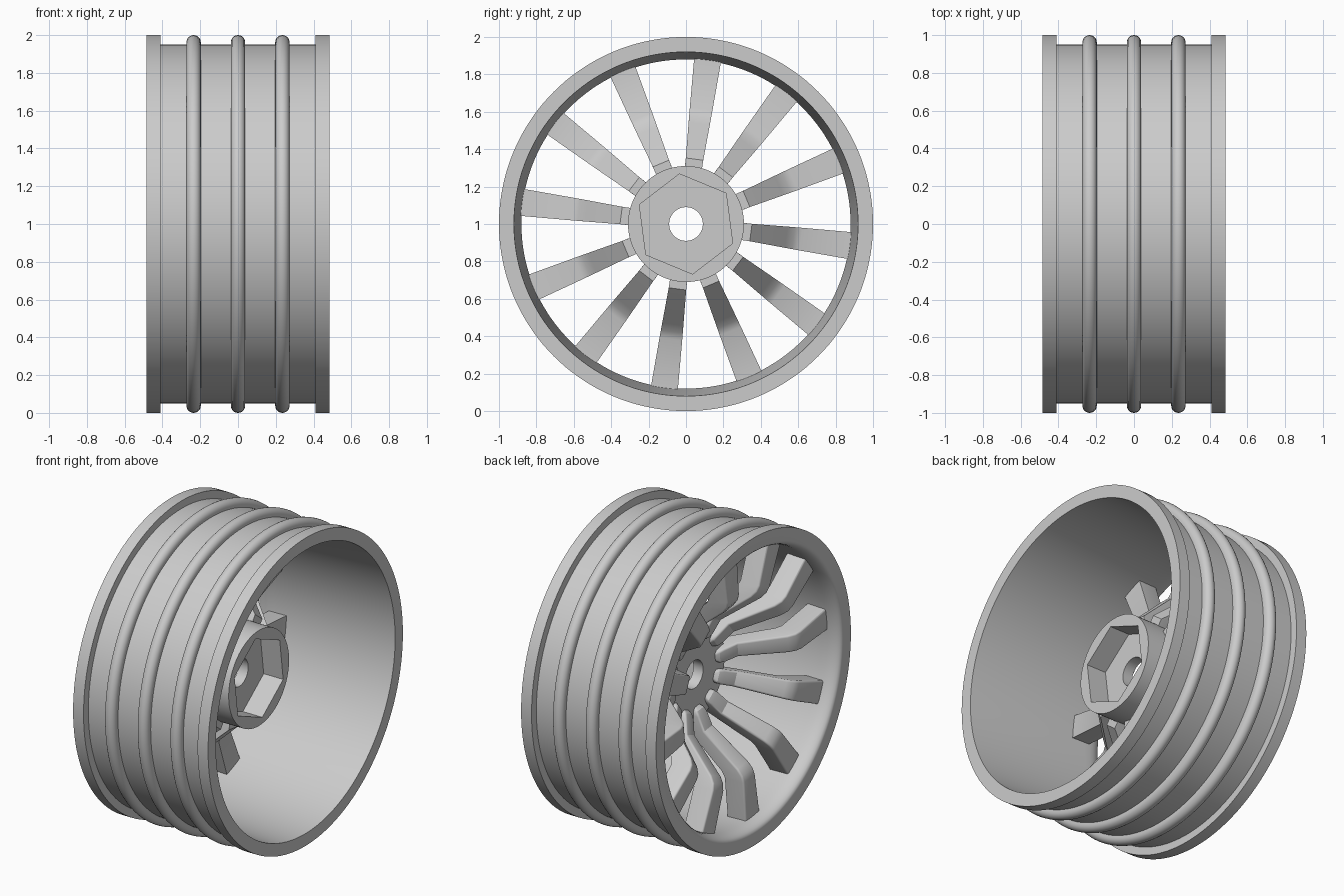
import bpy, bmesh, math
from math import cos, sin, pi, radians

cube = bpy.data.objects.get("Cube")
if cube:
    bpy.data.objects.remove(cube, do_unlink=True)

SEGMENTS = 144
AXLE_HEIGHT = 1
COLOUR = (0.6, 0.6, 0.6, 1)
grey = bpy.data.materials.new("rim_grey")
grey.use_nodes = True
grey.diffuse_color = COLOUR
grey.node_tree.nodes["Principled BSDF"].inputs["Base Color"].default_value = COLOUR


def make_mesh(name, bm, angle=30):
    bmesh.ops.recalc_face_normals(bm, faces=bm.faces)
    mesh = bpy.data.meshes.new(name)
    bm.to_mesh(mesh)
    bm.free()
    mesh.materials.append(grey)
    mesh.shade_smooth()
    mesh.set_sharp_from_angle(angle=radians(angle))
    return mesh


def place(name, mesh, turn=0):
    """Put a part on the axle line, turned about it."""
    obj = bpy.data.objects.new(name, mesh)
    obj.location.z = AXLE_HEIGHT
    obj.rotation_euler.x = turn
    bpy.context.collection.objects.link(obj)


def loft(name, profile):
    """Closed profile of (x, radius) swept about x; radius may depend on angle."""
    bm = bmesh.new()
    rings = []
    for x, r in profile:
        ring = []
        for i in range(SEGMENTS):
            a = 2 * pi * i / SEGMENTS
            rad = r(a) if callable(r) else r
            ring.append(bm.verts.new((x, rad * cos(a), rad * sin(a))))
        rings.append(ring)
    for j, ring in enumerate(rings):
        nxt = rings[(j + 1) % len(rings)]
        for i in range(SEGMENTS):
            k = (i + 1) % SEGMENTS
            bm.faces.new((ring[i], ring[k], nxt[k], nxt[i]))
    place(name, make_mesh(name, bm))


# Barrel with flanges, three round ribs and a tapering inside
HALF, FLANGE, BARREL, RIB = 0.485, 0.41, 0.95, 0.038
outer = [(-HALF, 1), (-FLANGE, 1), (-FLANGE, BARREL)]
for centre in (-0.235, 0, 0.235):
    outer.append((centre - RIB, BARREL))
    outer += [(centre - RIB * cos(pi * i / 10), 1 - RIB + RIB * sin(pi * i / 10)) for i in range(11)]
    outer.append((centre + RIB, BARREL))
outer += [(FLANGE, BARREL), (FLANGE, 1), (HALF, 1)]
inner = [(HALF, 0.92), (-0.36, 0.88)]
inner += [(-0.4 - 0.085 * sin(t * pi / 12), 0.92 - 0.04 * cos(t * pi / 12)) for t in range(7)]
loft("rim_barrel", outer + inner)


# Hub with a hexagonal socket and a through bore
def hexagon(a):
    local = (a - radians(37.5) + 1e-6) % (pi / 3) - pi / 6
    return 0.27 * cos(pi / 6) / cos(local)


loft("hub", [(-0.06, 0.09), (-0.06, 0.31), (0.15, 0.31), (0.15, hexagon),
             (0.01, hexagon), (0.01, 0.09)])

# One dished spoke: stations of radius, front x, back x, half width
stations = [(0.215, -0.062, -0.03, 0.026), (0.23, -0.085, -0.02, 0.038),
            (0.26, -0.1, 0, 0.045), (0.35, -0.13, 0, 0.047),
            (0.54, -0.36, -0.2, 0.057), (0.58, -0.39, -0.245, 0.059),
            (0.62, -0.4, -0.265, 0.061), (0.9, -0.4, -0.27, 0.073)]
bm = bmesh.new()
rings = [[bm.verts.new((x, r, s * w)) for x, s in ((f, -1), (f, 1), (b, 1), (b, -1))]
         for r, f, b, w in stations]
for a, b in zip(rings, rings[1:]):
    for i in range(4):
        k = (i + 1) % 4
        bm.faces.new((a[i], a[k], b[k], b[i]))
bm.faces.new(rings[0])
bm.faces.new(rings[-1])
# Round the two long front edges
front = [bm.edges.get((a[i], b[i])) for a, b in zip(rings, rings[1:]) for i in (0, 1)]
bmesh.ops.bevel(bm, geom=front, offset=0.012, segments=3, profile=0.5, affect='EDGES')
spoke = make_mesh("spoke", bm)

for n in range(12):
    place(f"spoke_{n + 1}", spoke, radians(22.5 + 30 * n))
